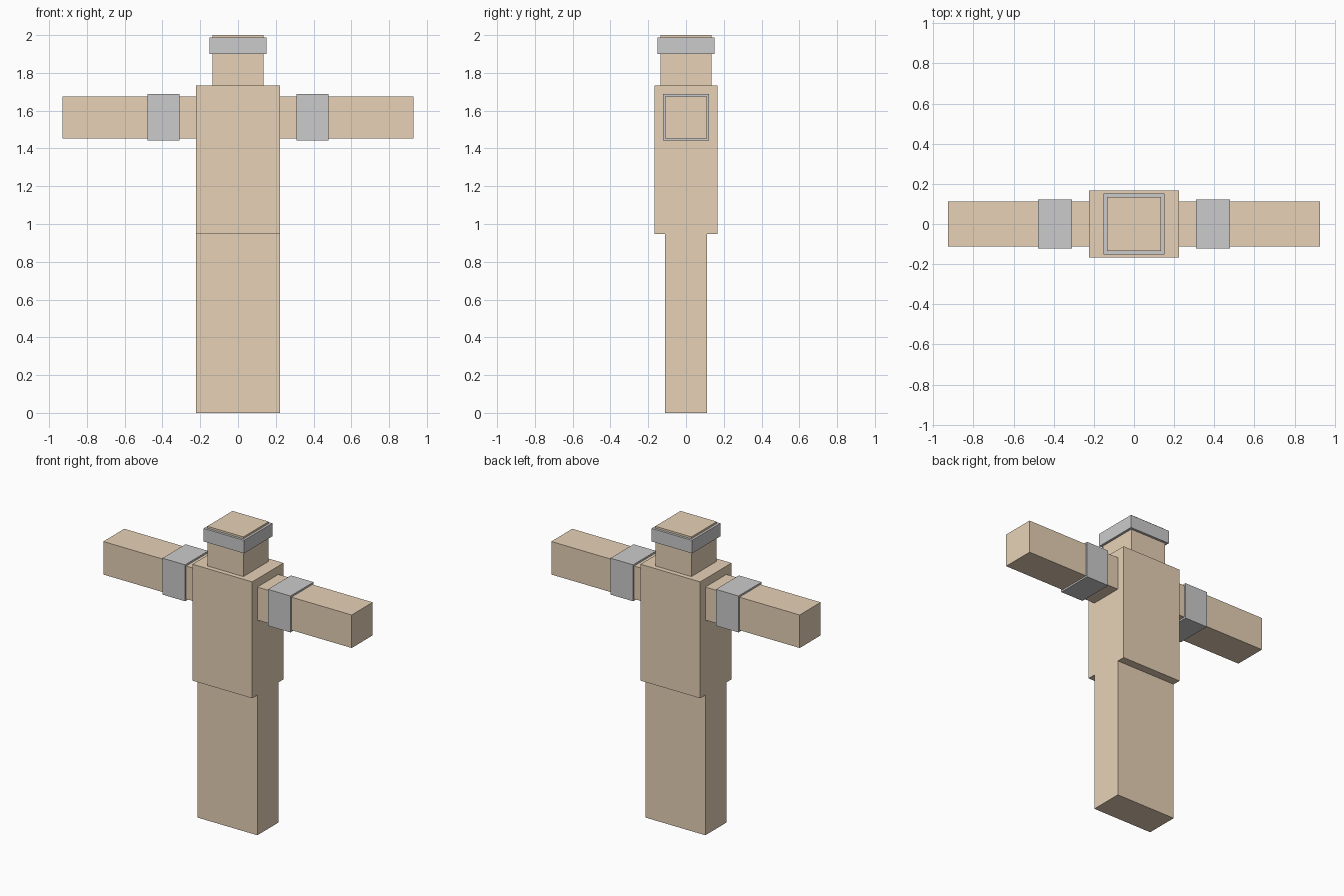
import bpy

if "Cube" in bpy.data.objects:
    bpy.data.objects.remove(bpy.data.objects["Cube"])

skin = bpy.data.materials.new("tan")
skin.diffuse_color = (0.8, 0.64, 0.47, 1)
skin.use_nodes = True
skin.node_tree.nodes["Principled BSDF"].inputs["Base Color"].default_value = skin.diffuse_color


def box(name, x, y, z, material=None):
    """Box spanning the (min, max) ranges x, y and z."""
    spans = (x, y, z)
    bpy.ops.mesh.primitive_cube_add(size=1, location=[(a + b) / 2 for a, b in spans])
    ob = bpy.context.object
    ob.name = name
    ob.scale = [b - a for a, b in spans]
    bpy.ops.object.transform_apply(location=False, rotation=False, scale=True)
    if material:
        ob.data.materials.append(material)
    return ob


def sym(half):
    return (-half, half)


# Legs, torso and head stacked up the middle
box("legs", sym(0.223), sym(0.112), (0, 0.946), skin)
box("torso", sym(0.223), sym(0.167), (0.946, 1.732), skin)
box("head", sym(0.135), sym(0.135), (1.732, 2.0), skin)

# Grey band around the head
box("head_band", sym(0.151), sym(0.151), (1.899, 1.987))

# Outstretched arms, each with a grey band
for side, s in (("left", -1), ("right", 1)):
    box(side + "_arm", sorted((s * 0.223, s * 0.928)), sym(0.112), (1.453, 1.676), skin)
    box(side + "_arm_band", sorted((s * 0.309, s * 0.478)), sym(0.123), (1.442, 1.688))
